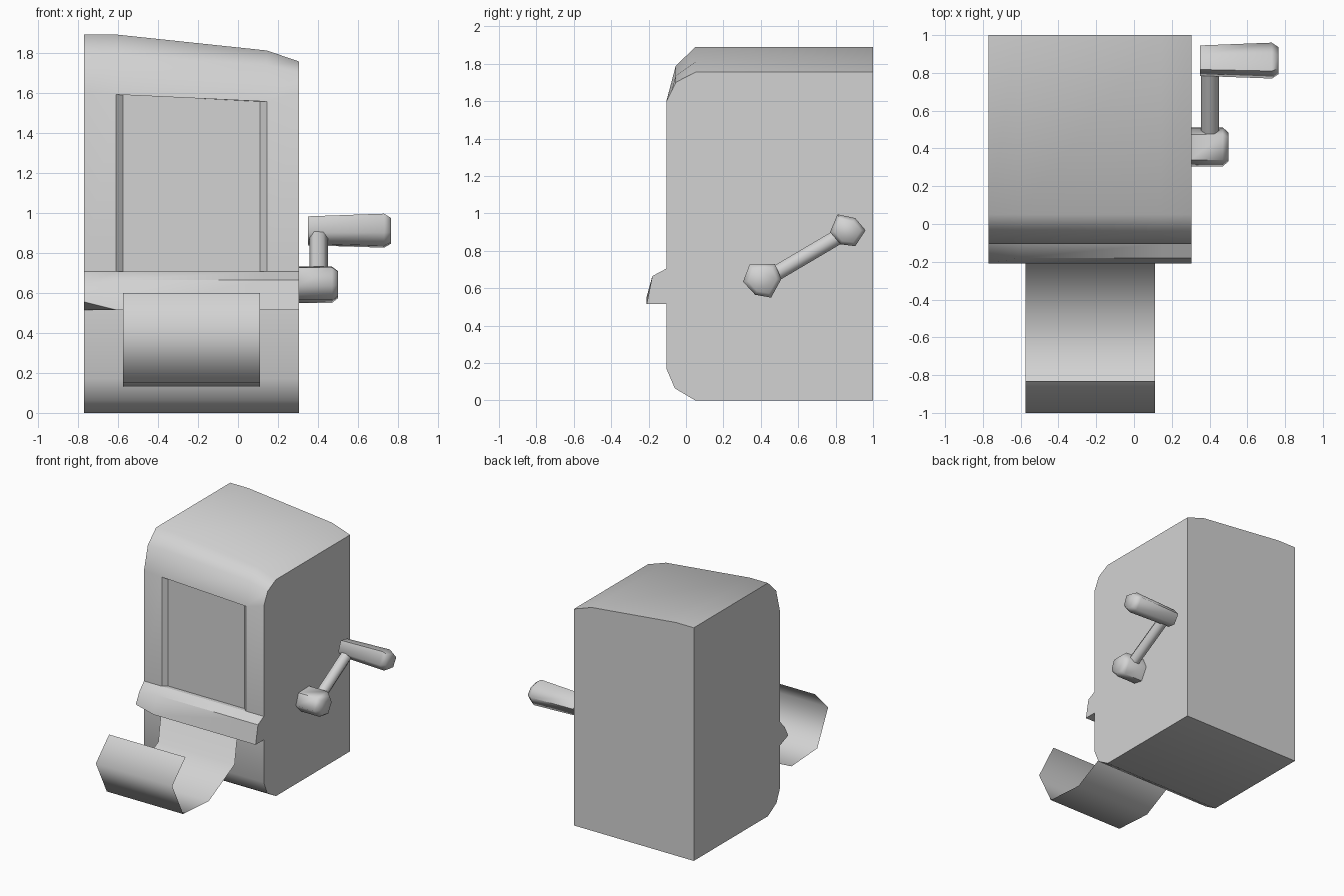
import bpy, bmesh, math
from mathutils import Vector

cube = bpy.data.objects.get("Cube")
if cube:
    bpy.data.objects.remove(cube, do_unlink=True)

GREY = (0.65, 0.65, 0.65, 1)
grey = bpy.data.materials.new("light_grey")
grey.use_nodes = True
grey.diffuse_color = GREY
grey.node_tree.nodes["Principled BSDF"].inputs["Base Color"].default_value = GREY


def finish(name, bm, angle):
    """Turn a bmesh into a smooth-shaded object with sharp edges kept."""
    bmesh.ops.recalc_face_normals(bm, faces=bm.faces)
    mesh = bpy.data.meshes.new(name)
    bm.to_mesh(mesh)
    bm.free()
    mesh.materials.append(grey)
    ob = bpy.data.objects.new(name, mesh)
    bpy.context.collection.objects.link(ob)
    bpy.ops.object.select_all(action='DESELECT')
    ob.select_set(True)
    bpy.context.view_layer.objects.active = ob
    bpy.ops.object.shade_smooth_by_angle(angle=math.radians(angle), keep_sharp_edges=True)
    return ob


def loft(bm, rings):
    """Skin closed rings of points and cap both ends."""
    loops = [[bm.verts.new(p) for p in ring] for ring in rings]
    for a, b in zip(loops, loops[1:]):
        for i in range(len(a)):
            j = (i + 1) % len(a)
            bm.faces.new((a[i], a[j], b[j], b[i]))
    bm.faces.new(loops[0])
    bm.faces.new(loops[-1])
    return loops


# Housing: one side profile per column, with a sloping top and a front lip
FRONT = -0.105


def housing_ring(x, top, brow, lip_low, lip_high):
    side = [(1, 0), (0.05, 0), (-0.06, 0.065), (FRONT, 0.17), (FRONT, 0.515),
            (-0.21, lip_low), lip_high, (FRONT, 0.705), (FRONT, brow),
            (-0.055, 1.6 + (top - 1.6) * 0.65), (0.05, top), (1, top)]
    return [(x, y, z) for y, z in side]


bm = bmesh.new()
lip = (-0.18, 0.665)
columns = loft(bm, [
    housing_ring(-0.77, 1.89, 1.6, 0.555, (-0.165, 0.64)),
    housing_ring(-0.61, 1.89, 1.59, 0.515, lip),
    housing_ring(0.145, 1.81, 1.555, 0.515, lip),
    housing_ring(0.305, 1.755, 1.6, 0.515, lip)])

# Window recess with slanted sides, cut into the middle front panel
rim = [columns[1][7], columns[2][7], columns[2][8], columns[1][8]]
bm.faces.remove(next(f for f in bm.faces if set(f.verts) == set(rim)))
floor = [bm.verts.new(v.co + Vector((0.035 * s, 0.03, 0)))
         for v, s in zip(rim, (1, -1, -1, 1))]
recess = [bm.faces.new(floor)]
for i in range(4):
    j = (i + 1) % 4
    recess.append(bm.faces.new((rim[i], rim[j], floor[j], floor[i])))
for face in recess:
    for edge in face.edges:
        edge.smooth = False
finish("housing", bm, 50)

# Paper sheet curling out from under the lip
bm = bmesh.new()
curl = [(-0.11, 0.53), (-0.17, 0.49), (-0.2, 0.3), (-0.53, 0.13),
        (-0.86, 0.15), (-1, 0.43), (-0.83, 0.6)]
rows = [[bm.verts.new((x, y, z)) for x in (-0.575, 0.11)] for y, z in curl]
for a, b in zip(rows, rows[1:]):
    bm.faces.new((a[0], b[0], b[1], a[1]))
finish("paper_sheet", bm, 80)


def turned_part(name, outline, stations):
    """Loft a faceted outline along x, scaled at each (x, scale) station."""
    cy = sum(p[0] for p in outline) / len(outline)
    cz = sum(p[1] for p in outline) / len(outline)
    bm = bmesh.new()
    loft(bm, [[(x, cy + (y - cy) * s, cz + (z - cz) * s) for y, z in outline]
              for x, s in stations])
    finish(name, bm, 65)


# Crank hub and hand grip
turned_part("crank_hub",
            [(0.305, 0.635), (0.34, 0.727), (0.475, 0.73),
             (0.51, 0.65), (0.455, 0.55), (0.37, 0.565)],
            [(0.3, 1), (0.47, 1), (0.5, 0.75)])
turned_part("crank_grip",
            [(0.77, 0.9), (0.81, 0.995), (0.905, 0.975),
             (0.96, 0.91), (0.905, 0.825), (0.825, 0.835)],
            [(0.35, 0.85), (0.73, 1), (0.765, 0.75)])

# Crank arm joining the hub to the grip
start, end = Vector((0.403, 0.44, 0.655)), Vector((0.403, 0.83, 0.885))
across = Vector((1, 0, 0))
up = (end - start).normalized().cross(across)
bm = bmesh.new()
loft(bm, [[c + 0.047 * (math.cos(a) * across + math.sin(a) * up)
           for a in (math.tau * k / 6 for k in range(6))] for c in (start, end)])
finish("crank_arm", bm, 65)
